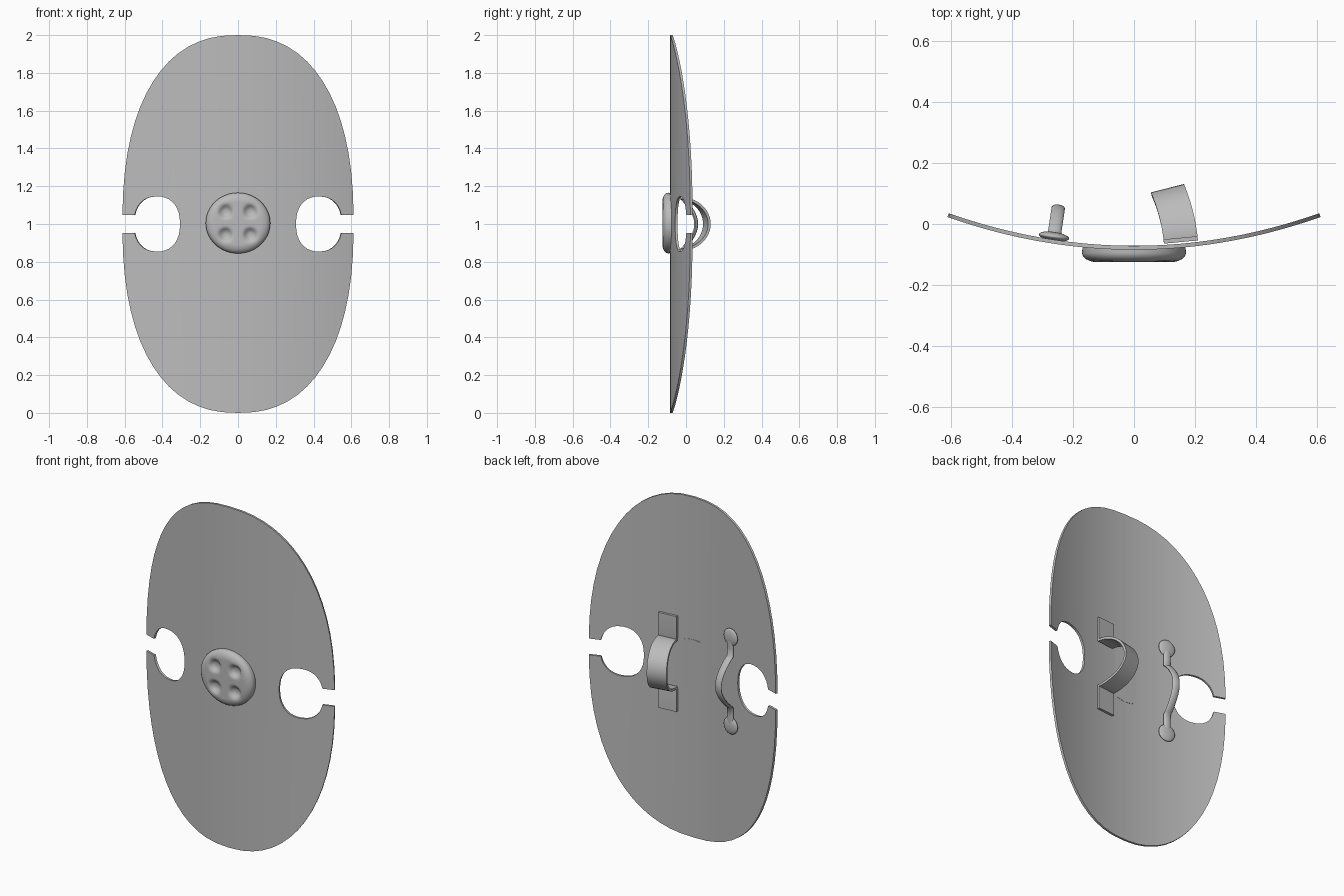
import bpy, bmesh
from math import sin, cos, pi, asin, exp, sqrt, hypot

cube = bpy.data.objects.get("Cube")
if cube:
    bpy.data.objects.remove(cube)

GREY = (0.5, 0.5, 0.5, 1)
grey = bpy.data.materials.new("plain_grey")
grey.use_nodes = True
grey.diffuse_color = GREY
grey.node_tree.nodes["Principled BSDF"].inputs["Base Color"].default_value = GREY

MID_Z, BOW, MID_Y, THICK = 1.0, 0.288, -0.078, 0.026


def on_shell(x, off):
    """Point on the bowed sheet at x, moved by off along its normal."""
    slope = 2 * BOW * x
    n = sqrt(1 + slope * slope)
    return x - off * slope / n, MID_Y + BOW * x * x + off / n


def finish(name, bm, angle=40):
    bmesh.ops.recalc_face_normals(bm, faces=bm.faces[:])
    me = bpy.data.meshes.new(name)
    bm.to_mesh(me)
    bm.free()
    me.materials.append(grey)
    ob = bpy.data.objects.new(name, me)
    bpy.context.collection.objects.link(ob)
    bpy.ops.object.select_all(action="DESELECT")
    ob.select_set(True)
    bpy.context.view_layer.objects.active = ob
    bpy.ops.object.shade_smooth_by_angle(angle=angle * pi / 180)
    return ob


def oval(cx, rx, rz, power, t):
    c, s = cos(t), max(sin(t), 0)
    return cx + rx * (1 if c > 0 else -1) * abs(c) ** (2 / power), rz * s ** (2 / power)


# Shield plate: oval outline with a round cut-out and slot on each side
def make_plate():
    slot, rim_pow, hole_pow, hole_rz = 0.048, 2.35, 2.3, 0.146
    t_rim = asin(slot ** (rim_pow / 2))
    t_hole = asin((slot / hole_rz) ** (hole_pow / 2))
    n = 16
    quarter = [oval(0, 0.61, 1, rim_pow, pi / 2 + (t_rim - pi / 2) * i / n) for i in range(n + 1)]
    quarter[0] = (0, 1)
    quarter += [oval(0.428, 0.122, hole_rz, hole_pow, t_hole + (pi - t_hole) * i / n)
                for i in range(n + 1)]
    half = quarter + [(x, -z) for x, z in quarter[-2::-1]]
    loop = half + [(-x, z) for x, z in half[-2:0:-1]]

    bm = bmesh.new()
    face = bm.faces.new([bm.verts.new((x, 0, z)) for x, z in loop])
    bmesh.ops.inset_region(bm, faces=[face], thickness=0.01, use_even_offset=True)
    for i in range(-19, 20):
        bmesh.ops.bisect_plane(bm, geom=bm.verts[:] + bm.edges[:] + bm.faces[:],
                               plane_co=(i * 0.031, 0, 0), plane_no=(1, 0, 0))
    bmesh.ops.triangulate(bm, faces=bm.faces[:])
    # rounded rim, then the back skin
    for v in bm.verts:
        v.co.y = -THICK / 2 * (0.5 if v.is_boundary else 1)
    res = bmesh.ops.extrude_face_region(bm, geom=bm.faces[:], use_keep_orig=True)
    for v in res["geom"]:
        if isinstance(v, bmesh.types.BMVert):
            v.co.y *= -1
    for v in bm.verts:
        v.co.x, v.co.y = on_shell(v.co.x, v.co.y)
        v.co.z += MID_Z
    finish("shield_plate", bm, 50)


# Button boss with four round dimples
def make_button():
    profile = [(0.168, -0.07), (0.171, -0.095), (0.167, -0.106), (0.158, -0.115), (0.145, -0.121)]
    profile += [(r * 0.01, -0.125) for r in range(13, 0, -1)]
    sides = 64
    bm = bmesh.new()

    def vert(r, y, a):
        x, z = r * cos(a), r * 0.94 * sin(a)
        for dx in (-1, 1):
            for dz in (-1, 1):
                d = hypot(x - dx * 0.066, z - dz * 0.062)
                y += 0.022 * exp(-(d / 0.032) ** 4)
        return bm.verts.new((x, y, MID_Z + 0.005 + z))

    rings = [[vert(r, y, 2 * pi * i / sides) for i in range(sides)] for r, y in profile]
    for a, b in zip(rings, rings[1:]):
        for i in range(sides):
            j = (i + 1) % sides
            bm.faces.new((a[i], a[j], b[j], b[i]))
    bm.faces.new(rings[-1])
    bm.faces.new(rings[0])
    finish("button_boss", bm, 60)


# Sweep a section along a path of (height above the sheet, z)
def sweep(name, x0, path, section, tilt, twist=0.0, angle=40):
    bm = bmesh.new()
    bx, by = on_shell(x0, THICK / 2)
    rings = []
    for i, (h, z) in enumerate(path):
        h0, z0 = path[max(i - 1, 0)]
        h1, z1 = path[min(i + 1, len(path) - 1)]
        length = hypot(h1 - h0, z1 - z0)
        nh, nz = (z1 - z0) / length, -(h1 - h0) / length
        ring = []
        for a, b in section:
            t = tilt + twist * h
            k = h + b * nh
            ring.append(bm.verts.new((bx + a * cos(t) - k * sin(t),
                                      by + a * sin(t) + k * cos(t), MID_Z + z + b * nz)))
        rings.append(ring)
    m = len(section)
    for r, s in zip(rings, rings[1:]):
        for i in range(m):
            j = (i + 1) % m
            bm.faces.new((r[i], r[j], s[j], s[i]))
    bm.faces.new(rings[0])
    bm.faces.new(rings[-1])
    return finish(name, bm, angle)


# Wide arm strap: flat feet and an elliptical arch
def make_strap():
    arch = [(0.006 + 0.168 * sin(pi * i / 24), -0.14 * cos(pi * i / 24)) for i in range(25)]
    path = [(0.006, -0.28), (0.006, -0.16)] + arch + [(0.006, 0.16), (0.006, 0.28)]
    w, t = 0.056, 0.007
    sweep("arm_strap", 0.155, path, [(-w, -t), (w, -t), (w, t), (-w, t)], 0.09, 0.9)


# Slim hand grip: rounded bar with a disc foot at each end
def make_grip():
    x0, tilt = -0.265, -0.15
    hump = [(0.008 + 0.092 * cos(pi / 2 * i / 12) ** 0.9 if abs(i) < 12 else 0.008, i * 0.0125)
            for i in range(-12, 13)]
    path = [(0.008, -0.25), (0.008, -0.2)] + hump + [(0.008, 0.2), (0.008, 0.25)]
    section = [(0.022 * cos(pi * i / 6), 0.01 * sin(pi * i / 6)) for i in range(12)]
    sweep("hand_grip", x0, path, section, tilt, angle=60)
    fx, fy = on_shell(x0, THICK / 2 + 0.004)
    for label, side in (("upper", 1), ("lower", -1)):
        bm = bmesh.new()
        bmesh.ops.create_uvsphere(bm, u_segments=24, v_segments=12, radius=1)
        foot = finish(label + "_grip_foot", bm)
        foot.scale = (0.05, 0.015, 0.05)
        foot.rotation_euler = (0, 0, tilt)
        foot.location = (fx, fy, MID_Z + side * 0.26)


make_plate()
make_button()
make_strap()
make_grip()
